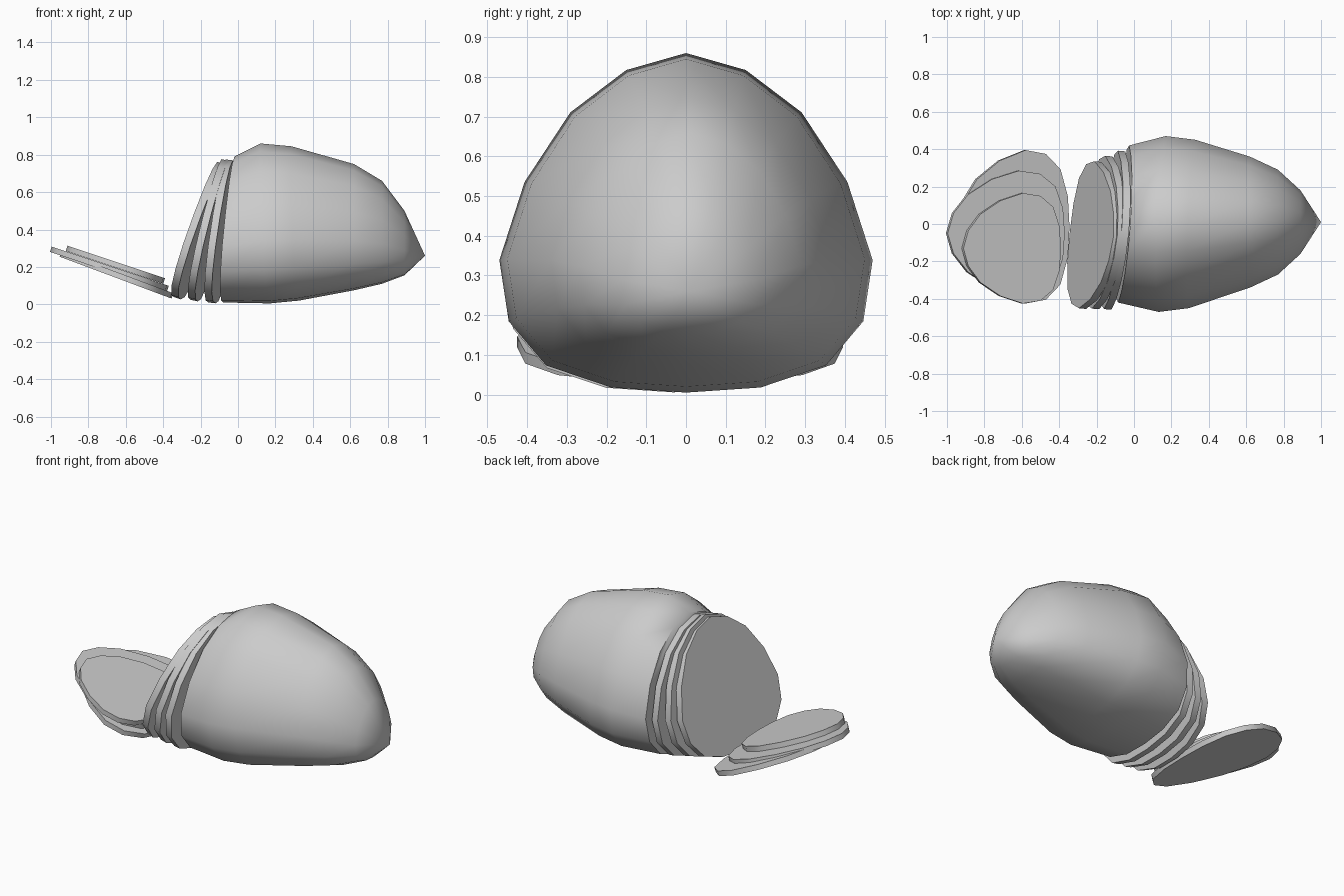
import bpy, bmesh, math
from mathutils import Matrix, Vector

if "Cube" in bpy.data.objects:
    bpy.data.objects.remove(bpy.data.objects["Cube"])

grey = bpy.data.materials.new("loaf grey")
grey.use_nodes = True
COLOUR = (0.6, 0.6, 0.6, 1)
grey.diffuse_color = COLOUR
grey.node_tree.nodes["Principled BSDF"].inputs["Base Color"].default_value = COLOUR

# Right half of the domed cross-section: y from -1 to 1, z from 0 to 1
HALF = [(0.32, 0.95), (0.62, 0.825), (0.865, 0.62), (1, 0.39),
        (0.95, 0.21), (0.75, 0.08), (0.4, 0.015)]
SECTION = [(0, 1)] + HALF + [(0, 0)] + [(-y, z) for y, z in reversed(HALF)]


def finish(name, bm, matrix=Matrix(), angle=40):
    bmesh.ops.recalc_face_normals(bm, faces=bm.faces)
    mesh = bpy.data.meshes.new(name)
    bm.to_mesh(mesh)
    bm.free()
    mesh.materials.append(grey)
    obj = bpy.data.objects.new(name, mesh)
    obj.matrix_world = matrix
    bpy.context.collection.objects.link(obj)
    bpy.ops.object.select_all(action='DESELECT')
    obj.select_set(True)
    bpy.context.view_layer.objects.active = obj
    bpy.ops.object.shade_smooth_by_angle(angle=math.radians(angle))
    return obj


def skin(bm, rings):
    for a, b in zip(rings, rings[1:]):
        for i in range(len(a)):
            j = (i + 1) % len(a)
            bm.faces.new((a[i], a[j], b[j], b[i]))


# Loaf: slightly slanted rings from the cut face to the pointed end
# (x, bottom, top, half width, y centre, yaw slope, pitch slope)
RINGS = [(-0.055, 0.01, 0.79, 0.42, 0, 0.07, 0.06),
         (0.15, 0.005, 0.86, 0.47, 0, 0.04, -0.05),
         (0.31, 0.02, 0.845, 0.45, 0, 0.04, -0.04),
         (0.62, 0.075, 0.75, 0.35, 0.01, 0, 0),
         (0.77, 0.11, 0.66, 0.28, 0.01, 0, 0),
         (0.89, 0.155, 0.5, 0.17, 0.01, 0, 0)]
bm = bmesh.new()
rings = []
for x, low, high, half, mid, yaw, pitch in RINGS:
    rings.append([bm.verts.new((x + yaw * y * half + pitch * (z - 0.4),
                                mid + y * half, low + z * (high - low)))
                  for y, z in SECTION])
skin(bm, rings)
bm.faces.new(rings[0])
tip = bm.verts.new((1, 0.01, 0.26))
for i, v in enumerate(rings[-1]):
    bm.faces.new((v, rings[-1][(i + 1) % len(SECTION)], tip))
finish("loaf", bm, angle=60)


def slice_part(name, base, width, height, thick, lean, yaw):
    """Thin slab with the loaf cross-section, leaning towards +x from its base."""
    bm = bmesh.new()
    sides = [[bm.verts.new((x, y * width / 2, z * height)) for y, z in SECTION]
             for x in (-thick / 2, thick / 2)]
    skin(bm, sides)
    for side in sides:
        bm.faces.new(side)
    turn = Matrix.Rotation(math.radians(yaw), 4, 'Z')
    tilt = Matrix.Rotation(math.radians(lean), 4, 'Y')
    finish(name, bm, Matrix.Translation(Vector(base)) @ turn @ tilt)


# Slices leaning against the cut face
slice_part("standing_slice_1", (-0.14, -0.03, 0.008), 0.85, 0.77, 0.04, 7, -5)
slice_part("standing_slice_2", (-0.235, -0.04, 0.02), 0.82, 0.77, 0.04, 12.5, -5)
slice_part("standing_slice_3", (-0.325, -0.05, 0.033), 0.79, 0.76, 0.04, 18, -6)

# Slices fallen flat, fanned on top of each other
slice_part("fallen_slice_1", (-0.35, -0.015, 0.045), 0.82, 0.64, 0.03, -69.5, 0)
slice_part("fallen_slice_2", (-0.375, -0.05, 0.085), 0.67, 0.66, 0.03, -71.5, 0)
slice_part("fallen_slice_3", (-0.395, -0.13, 0.125), 0.59, 0.55, 0.03, -71.5, 0)
